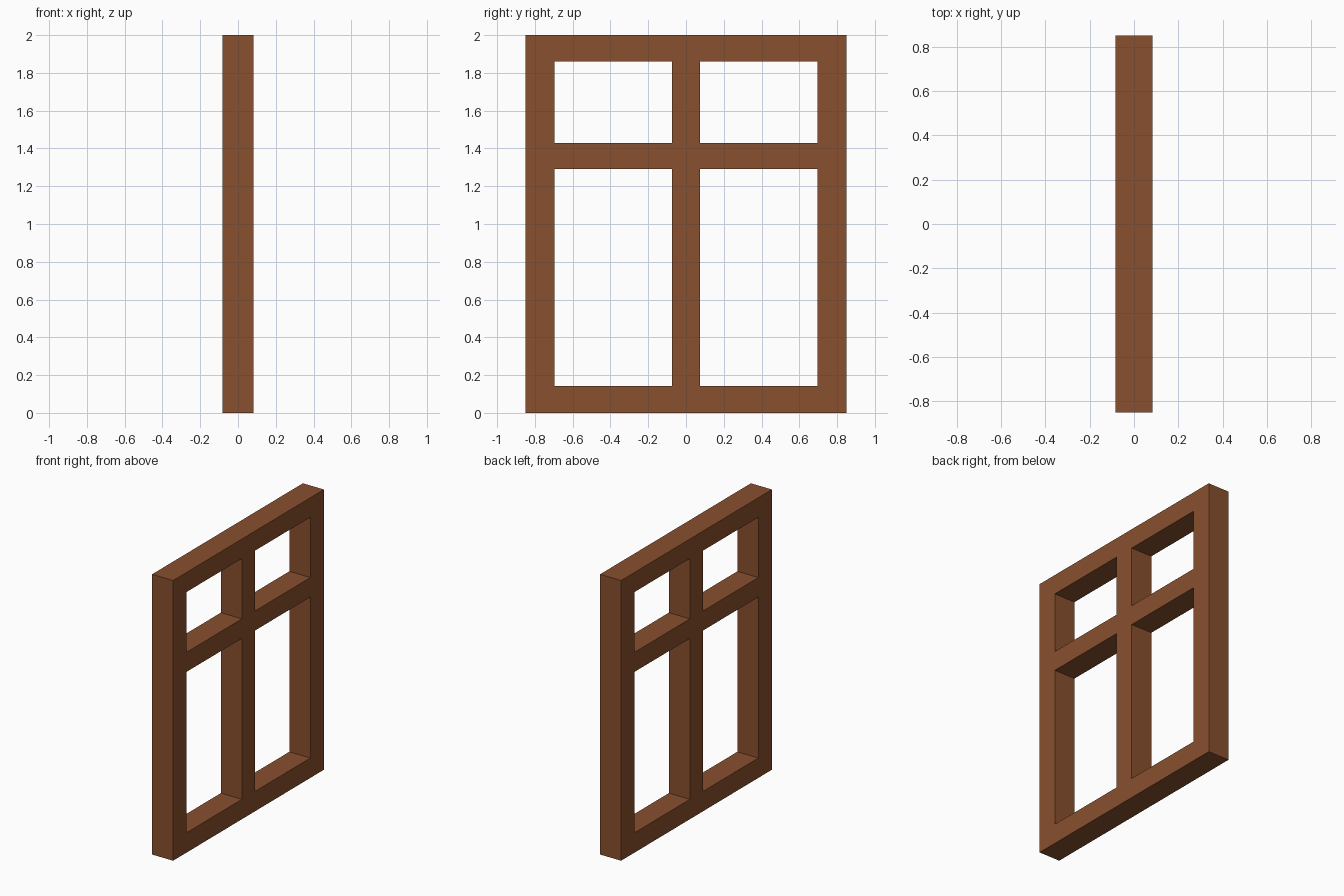
import bpy
import bmesh

cube = bpy.data.objects.get("Cube")
if cube:
    bpy.data.objects.remove(cube, do_unlink=True)

# Brown wood
wood = bpy.data.materials.new("brown_wood")
wood.use_nodes = True
color = (0.25, 0.08, 0.028, 1.0)
wood.diffuse_color = color
bsdf = next(n for n in wood.node_tree.nodes if n.type == 'BSDF_PRINCIPLED')
bsdf.inputs["Base Color"].default_value = color

# Layout lines: posts and rails fill the even columns and rows, openings the rest
HALF_DEPTH = 0.083
Y_LINES = [-0.85, -0.697, -0.075, 0.075, 0.697, 0.85]
Z_LINES = [0.0, 0.142, 1.29, 1.43, 1.86, 2.0]

bm = bmesh.new()
grid = [[bm.verts.new((-HALF_DEPTH, y, z)) for z in Z_LINES] for y in Y_LINES]
for i in range(len(Y_LINES) - 1):
    for j in range(len(Z_LINES) - 1):
        if i % 2 and j % 2:
            continue  # window opening
        bm.faces.new((grid[i][j], grid[i + 1][j],
                      grid[i + 1][j + 1], grid[i][j + 1]))

# Give the flat lattice its thickness
result = bmesh.ops.extrude_face_region(bm, geom=bm.faces[:], use_keep_orig=True)
moved = [g for g in result["geom"] if isinstance(g, bmesh.types.BMVert)]
bmesh.ops.translate(bm, verts=moved, vec=(2 * HALF_DEPTH, 0, 0))
bmesh.ops.recalc_face_normals(bm, faces=bm.faces[:])

mesh = bpy.data.meshes.new("window_frame")
bm.to_mesh(mesh)
bm.free()
mesh.materials.append(wood)
window_frame = bpy.data.objects.new("window_frame", mesh)
bpy.context.collection.objects.link(window_frame)
